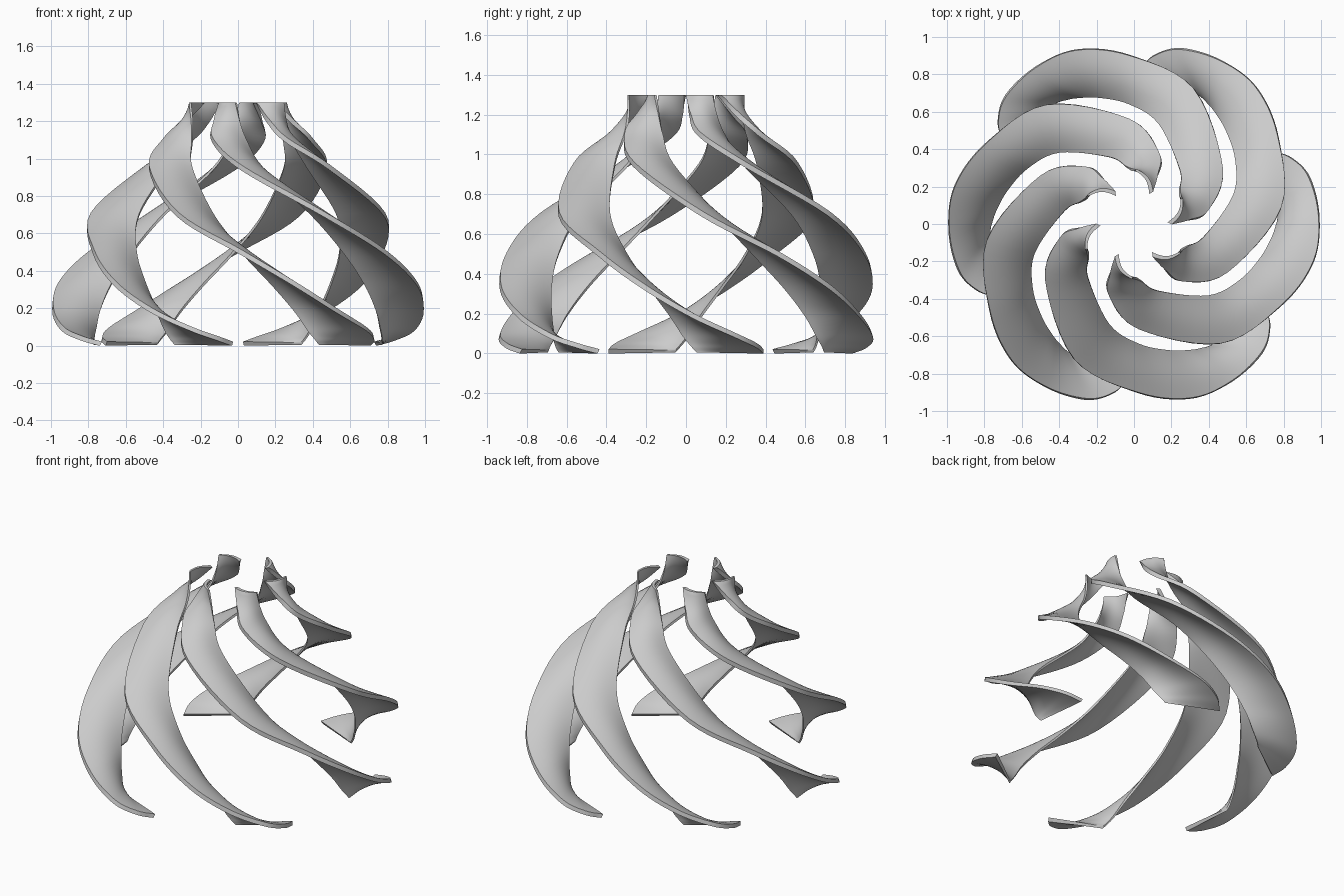
import bpy
import bmesh
from math import sin, cos, pi, radians
from mathutils import Vector

cube = bpy.data.objects.get("Cube")
if cube:
    bpy.data.objects.remove(cube, do_unlink=True)

# Height, inner edge (radius, degrees), outer edge (radius, degrees)
STATIONS = [
    (1.30, .29, 208, .19, 181),
    (1.20, .29, 212, .29, 184),
    (1.10, .31, 218, .40, 190),
    (.95, .38, 230, .56, 212),
    (.70, .55, 256, .79, 246),
    (.50, .64, 272, .90, 271),
    (.33, .70, 285, .98, 288),
    (.19, .74, 294, .99, 302),
    (.09, .76, 299, .97, 315),
    (.04, .77, 302, .91, 323),
    (.01, .77, 304, .83, 328),
]
STEPS, ACROSS, BLADES = 6, 12, 6
HEIGHT, THICK = 1.3, .026


def polar(r, deg, z):
    return Vector((r * cos(radians(deg)), r * sin(radians(deg)), z))


def spline(points):
    """Smooth curve through the points."""
    pts = [2 * points[0] - points[1]] + points + [2 * points[-1] - points[-2]]
    out = []
    for a, b, c, d in zip(pts, pts[1:], pts[2:], pts[3:]):
        for k in range(STEPS):
            t = k / STEPS
            out.append(.5 * (2 * b + (c - a) * t + (2 * a - 5 * b + 4 * c - d) * t**2
                             + (3 * b - a - 3 * c + d) * t**3))
    return out + [points[-1]]


def material(name, value):
    mat = bpy.data.materials.new(name)
    mat.use_nodes = True
    mat.diffuse_color = (value, value, value, 1)
    bsdf = next(n for n in mat.node_tree.nodes if n.type == 'BSDF_PRINCIPLED')
    bsdf.inputs["Base Color"].default_value = mat.diffuse_color
    return mat


# Twisted ribbon, arched outward, strongest at the top tip and flat at the foot
inner = spline([polar(s[1], s[2], s[0]) for s in STATIONS])
outer = spline([polar(s[3], s[4], s[0]) for s in STATIONS])
rows = len(inner)
ring = 2 * ACROSS + 2
verts, faces = [], []
for i in range(rows):
    lo, hi = max(i - 1, 0), min(i + 1, rows - 1)
    along = inner[hi] + outer[hi] - inner[lo] - outer[lo]
    chord = outer[i] - inner[i]
    normal = chord.cross(along).normalized()
    z = inner[i].z
    bulge = .08 * min(1, z / .2) + .08 * (z / HEIGHT) ** 4
    for side in (1, -1):
        for j in range(ACROSS + 1):
            u = j / ACROSS if side > 0 else 1 - j / ACROSS
            lift = bulge * chord.length * sin(pi * u)
            p = inner[i] + chord * u + normal * (lift + side * THICK / 2 * (.5 + .5 * u))
            p.z = min(max(p.z, 0), HEIGHT)
            verts.append(p)
for i in range(rows - 1):
    for j in range(ring):
        a, b = i * ring + j, i * ring + (j + 1) % ring
        faces.append((a, b, b + ring, a + ring))
for base in (0, (rows - 1) * ring):
    for j in range(ACROSS):
        faces.append((base + j, base + j + 1,
                      base + ring - 2 - j, base + ring - 1 - j))

mesh = bpy.data.meshes.new("spiral_blade")
mesh.from_pydata(verts, [], faces)
mesh.materials.append(material("light_grey", .6))
bm = bmesh.new()
bm.from_mesh(mesh)
bmesh.ops.recalc_face_normals(bm, faces=bm.faces)
bm.to_mesh(mesh)
bm.free()

# Six blades around the vertical axis
bpy.ops.object.select_all(action='DESELECT')
for k in range(BLADES):
    blade = bpy.data.objects.new(f"spiral_blade_{k + 1}", mesh)
    blade.rotation_euler.z = k * 2 * pi / BLADES
    bpy.context.collection.objects.link(blade)
    if k == 0:
        blade.select_set(True)
        bpy.context.view_layer.objects.active = blade
bpy.ops.object.shade_smooth_by_angle(angle=radians(40))
